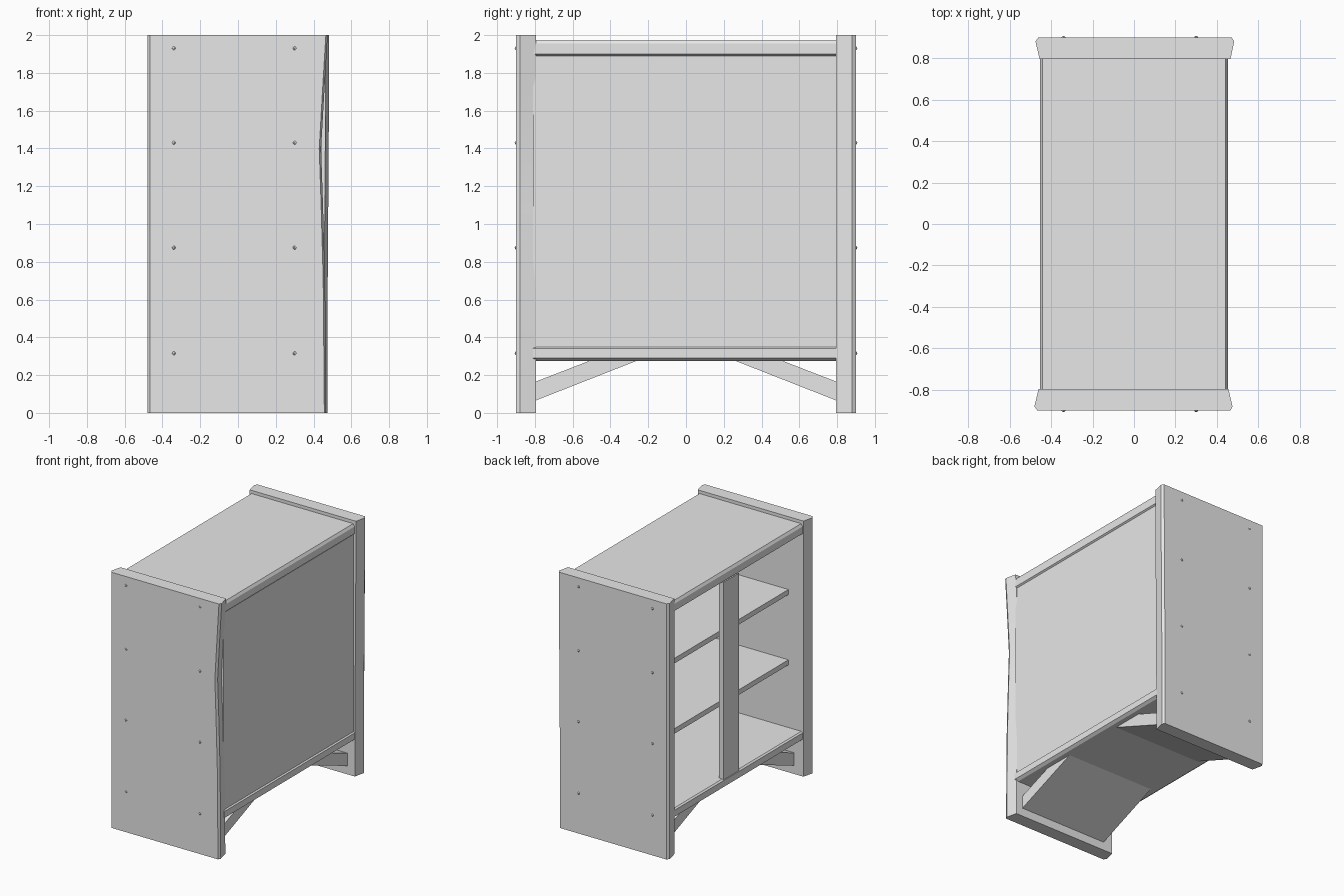
import bpy, bmesh, math
from mathutils import Vector

default = bpy.data.objects.get("Cube")
if default:
    bpy.data.objects.remove(default)

grey = bpy.data.materials.new("plain grey")
grey.use_nodes = True
grey.diffuse_color = (0.8, 0.8, 0.8, 1)
grey.node_tree.nodes["Principled BSDF"].inputs["Base Color"].default_value = (0.8, 0.8, 0.8, 1)


def finish(name, bm):
    """Turn a bmesh into a shaded object."""
    bmesh.ops.recalc_face_normals(bm, faces=bm.faces)
    mesh = bpy.data.meshes.new(name)
    bm.to_mesh(mesh)
    bm.free()
    mesh.materials.append(grey)
    obj = bpy.data.objects.new(name, mesh)
    bpy.context.collection.objects.link(obj)
    bpy.ops.object.select_all(action="DESELECT")
    obj.select_set(True)
    bpy.context.view_layer.objects.active = obj
    bpy.ops.object.shade_smooth_by_angle(angle=math.radians(25))
    return obj


def loft(name, rings):
    """Skin matching rings of points and cap both ends."""
    bm = bmesh.new()
    rows = [[bm.verts.new(p) for p in ring] for ring in rings]
    n = len(rows[0])
    for a, b in zip(rows, rows[1:]):
        for i in range(n):
            j = (i + 1) % n
            bm.faces.new((a[i], a[j], b[j], b[i]))
    bm.faces.new(rows[0])
    bm.faces.new(rows[-1])
    return finish(name, bm)


def box(name, low, high):
    bm = bmesh.new()
    bmesh.ops.create_cube(bm, size=1)
    for v in bm.verts:
        v.co = Vector([l if c < 0 else h for c, l, h in zip(v.co, low, high)])
    return finish(name, bm)


def plate(name, z0, z1, chamfer):
    """Full-depth board, chamfered on the long top edges."""
    profile = [(-0.43, z0), (0.43, z0), (0.452, z0 + 0.015), (0.452, z1 - chamfer),
               (0.44, z1), (-0.44, z1), (-0.452, z1 - chamfer), (-0.452, z0 + 0.015)]
    return loft(name, [[(x, y, z) for x, z in profile] for y in (-0.81, 0.81)])


# Tall side boards, flared outwards and slightly hewn along the long edges
front_outline = [(-0.46, -0.795), (-0.48, -0.88), (-0.465, -0.9),
                 (0.465, -0.9), (0.475, -0.88), (0.455, -0.795)]
back_outline = [(-0.455, 0.795), (-0.475, 0.88), (-0.46, 0.9),
                (0.47, 0.9), (0.483, 0.88), (0.465, 0.795)]
front_hewing = [(0, -0.008), (0.7, -0.014), (1.1, -0.025), (1.4, -0.035), (1.7, -0.018), (2, 0)]
back_hewing = [(0, -0.01), (0.7, -0.008), (1.4, -0.003), (2, 0)]
for name, outline, hewing in (("front_side_board", front_outline, front_hewing),
                              ("back_side_board", back_outline, back_hewing)):
    loft(name, [[(x + (dx if x > 0 else 0), y, z) for x, y in outline]
                for z, dx in hewing])

# Top and bottom plates, with the closing panel between them
plate("top_plate", 1.885, 1.975, 0.02)
plate("bottom_plate", 0.275, 0.35, 0.01)
box("closing_panel", (0.415, -0.81, 0.34), (0.442, 0.81, 1.89))

# Inner shelves and the upright strip on the open side
for i, z in enumerate((0.86, 1.41)):
    box(f"shelf_{i + 1}", (-0.33, -0.81, z - 0.02), (0.42, 0.81, z + 0.02))
box("upright_strip", (-0.45, -0.01, 0.345), (-0.41, 0.18, 1.89))

# Sloping braces under the bottom plate
for name, s in (("front_brace", -1), ("back_brace", 1)):
    profile = [(0.81, 0.06), (0.81, 0.16), (0.5, 0.28), (0.25, 0.28)]
    loft(name, [[(x, s * y, z) for y, z in profile] for x in (-0.38, 0.39)])

# Small domed pegs through the side boards
for side, s in (("front", -1), ("back", 1)):
    for x in (-0.34, 0.3):
        for i, z in enumerate((0.315, 0.875, 1.43, 1.93)):
            bm = bmesh.new()
            bmesh.ops.create_uvsphere(bm, u_segments=8, v_segments=6, radius=0.01)
            bmesh.ops.translate(bm, verts=bm.verts, vec=(x, s * 0.897, z))
            finish(f"{side}_peg_{'open' if x < 0 else 'closed'}_{i + 1}", bm)
